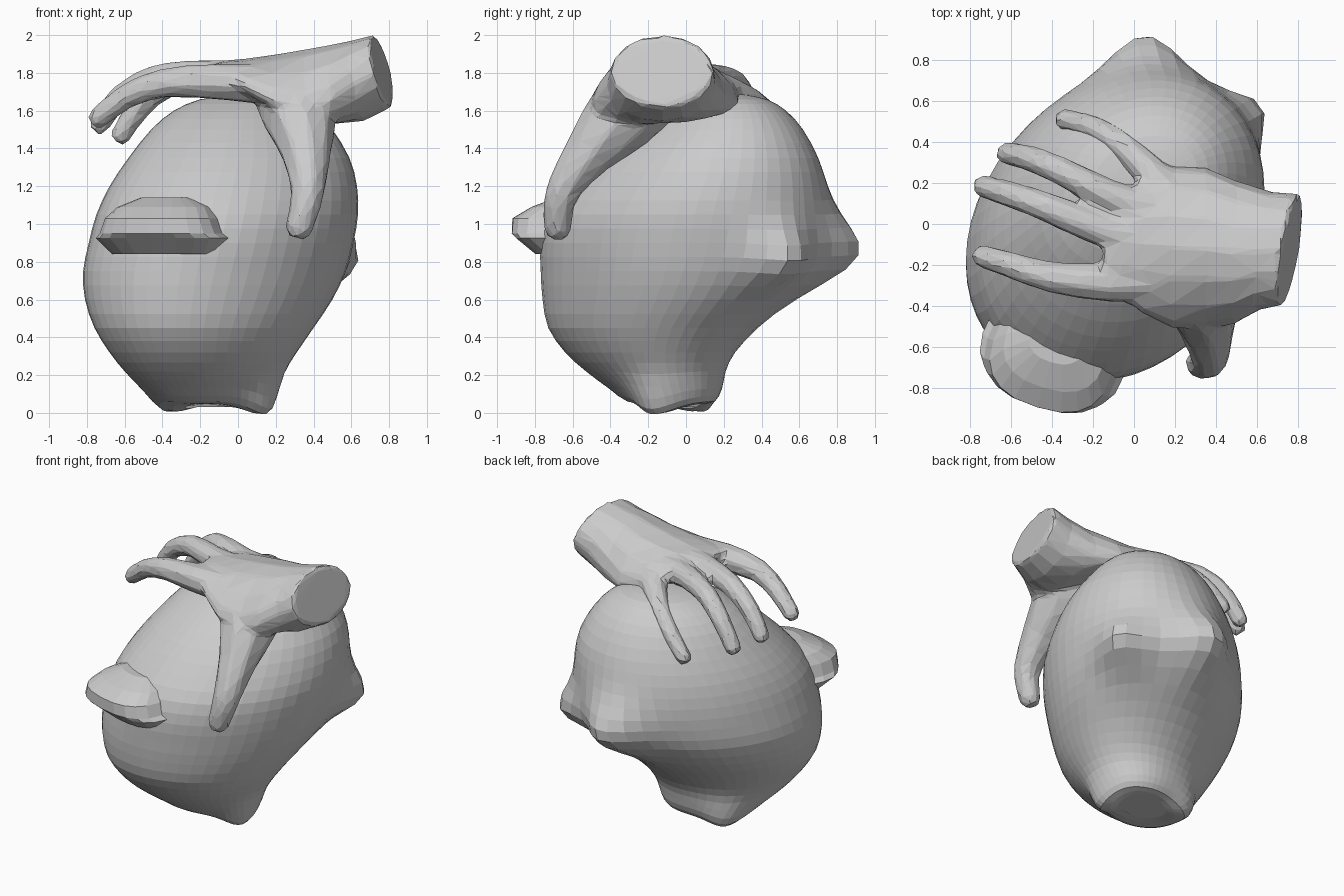
import bpy, bmesh, math
from mathutils import Vector

if "Cube" in bpy.data.objects:
    bpy.data.objects.remove(bpy.data.objects["Cube"])

def loft(name, rings):
    bm = bmesh.new()
    vs = [[bm.verts.new(p) for p in r] for r in rings]
    n = len(vs[0])
    for a, b in zip(vs, vs[1:]):
        for i in range(n):
            j = (i + 1) % n
            bm.faces.new((a[i], a[j], b[j], b[i]))
    for end in (vs[0], vs[-1]):
        bm.faces.new(end)
    bmesh.ops.recalc_face_normals(bm, faces=bm.faces)
    me = bpy.data.meshes.new(name)
    bm.to_mesh(me)
    bm.free()
    ob = bpy.data.objects.new(name, me)
    bpy.context.collection.objects.link(ob)
    return ob

def smooth_rows(rows, steps):
    # Catmull-Rom interpolation of section rows
    out = []
    for i in range(len(rows) - 1):
        q = [rows[max(0, min(len(rows) - 1, i + k))] for k in (-1, 0, 1, 2)]
        for s in range(steps):
            t = s / steps
            out.append([0.5 * (2*b + (c-a)*t + (2*a-5*b+4*c-d)*t*t + (3*b-a-3*c+d)*t**3)
                        for a, b, c, d in zip(*q)])
    return out + [list(rows[-1])]

# Body: stacked skewed ovals given as z, left, right, front, back
body_rows = [
    (.05, -.27, .05, -.19, .08), (.06, -.41, .14, -.31, .15), (.13, -.51, .19, -.41, .19),
    (.22, -.60, .24, -.53, .21), (.32, -.68, .31, -.64, .26), (.45, -.76, .40, -.73, .38),
    (.60, -.81, .50, -.76, .55), (.75, -.82, .57, -.77, .67), (.90, -.79, .61, -.77, .73),
    (1.05, -.75, .635, -.73, .75), (1.2, -.68, .63, -.62, .74), (1.35, -.58, .59, -.48, .70),
    (1.5, -.46, .50, -.30, .62), (1.6, -.34, .41, -.15, .53), (1.66, -.20, .31, -.01, .43),
    (1.685, -.02, .19, .12, .31)]
# Bumps pulled from the skin: centre, pull, spread
bumps = [((.06, .71, .83), (.0, .21, .01), .22), ((.49, .49, .80), (.15, .10, -.02), .18),
         ((.13, -.15, .08), (.03, -.03, -.07), .14), ((-.36, .04, .08), (-.02, .05, -.055), .15)]
N = 48
rings = []
for z, l, r, f, b in smooth_rows(body_rows, 2):
    ring = []
    for i in range(N):
        t = math.tau * i / N
        p = Vector(((l+r)/2 + (r-l)/2 * math.cos(t), (f+b)/2 + (b-f)/2 * math.sin(t + .18), z))
        base = p.copy()
        for c, d, s in bumps:
            p += Vector(d) * math.exp(-((base - Vector(c)).length / s) ** 2)
        ring.append(p)
    rings.append(ring)
loft("body", rings)

# Broad flat-edged bill on the front
rings = []
for z, w, d, back in [(.84, .29, .20, .08), (.925, .36, .24, .02), (.95, .33, .25, 0), (1.03, .30, .25, 0),
                      (1.09, .25, .20, .05), (1.14, .14, .12, .1)]:
    ring = []
    for i in range(20):
        t = math.tau * i / 20
        c, s = math.cos(t), math.sin(t)
        x = w * math.copysign(abs(c) ** .8, c)
        y = d * math.copysign(abs(s) ** .8, s) + back
        a = -.3
        ring.append(Vector((-.40 + x*math.cos(a) - y*math.sin(a), -.655 + x*math.sin(a) + y*math.cos(a), z)))
    rings.append(ring)
loft("bill", rings)

# Palm and wrist: x, centre y, centre z, half width, half height, tilt, droop at the edges
palm_rows = [(.765, -.125, 1.81, .275, .193, 1, 0), (.64, -.13, 1.76, .29, .215, .6, .02),
             (.5, -.14, 1.74, .35, .21, .2, .09), (.35, -.12, 1.75, .40, .175, 0, .15),
             (.18, -.11, 1.77, .40, .125, 0, .12), (.04, -.10, 1.78, .34, .095, 0, .05),
             (-.06, -.12, 1.785, .25, .08, 0, .02), (-.15, -.14, 1.785, .16, .06, 0, 0)]
rings = []
for x, yc, zc, w, h, k, droop in palm_rows:
    ring = []
    for i in range(16):
        c, s = math.cos(math.tau * i / 16), math.sin(math.tau * i / 16)
        ring.append(Vector((x + k * (.045 * c - .045 * s), yc + w * c,
                            zc + h * s - droop * c * c * (1 if c < 0 else .7))))
    rings.append(ring)
hand_parts = [loft("hand", rings)]

def digit(name, path):
    # Tapered eight-sided tube with a rounded tip; rows are x, y, z, radius
    rows = smooth_rows(path, 2)
    pts = [Vector(r[:3]) for r in rows]
    rad = [r[3] for r in rows]
    d = (pts[-1] - pts[-2]).normalized()
    pts.append(pts[-1] + d * rad[-1] * .6)
    rad.append(rad[-1] * .7)
    rings = []
    for i, p in enumerate(pts):
        t = (pts[min(i+1, len(pts)-1)] - pts[max(i-1, 0)]).normalized()
        u = t.cross(Vector((.3, .9, .3))).normalized()
        v = t.cross(u)
        rings.append([p + rad[i] * (u * math.cos(a) + v * math.sin(a))
                      for a in (math.tau * k / 8 for k in range(8))])
    hand_parts.append(loft(name, rings))

digit("index_finger", [(.12, -.27, 1.74, .11), (-.12, -.285, 1.755, .10), (-.4, -.26, 1.745, .08),
                       (-.6, -.2, 1.67, .067), (-.745, -.155, 1.555, .058)])
digit("middle_finger", [(.1, -.09, 1.78, .095), (-.15, -.03, 1.785, .088), (-.42, .08, 1.775, .076),
                        (-.62, .15, 1.675, .066), (-.74, .185, 1.52, .057)])
digit("ring_finger", [(.1, .06, 1.76, .095), (-.12, .14, 1.77, .082), (-.36, .26, 1.745, .072),
                      (-.52, .325, 1.62, .065), (-.625, .345, 1.465, .057)])
digit("little_finger", [(.18, .14, 1.71, .11), (.06, .27, 1.68, .085), (-.08, .40, 1.61, .07),
                        (-.22, .48, 1.51, .06), (-.345, .51, 1.385, .054)])
digit("thumb", [(.27, -.18, 1.70, .19), (.325, -.34, 1.57, .20), (.36, -.52, 1.37, .135),
                (.37, -.64, 1.2, .098), (.355, -.675, 1.09, .085), (.32, -.68, .97, .075)])

# Fuse palm and digits into one faceted hand
bpy.ops.object.select_all(action='DESELECT')
for ob in hand_parts:
    ob.select_set(True)
hand = hand_parts[0]
bpy.context.view_layer.objects.active = hand
bpy.ops.object.join()
m = hand.modifiers.new("fuse", 'REMESH')
m.mode = 'VOXEL'
m.voxel_size = .018
m = hand.modifiers.new("soften", 'SMOOTH')
m.factor = .5
m.iterations = 8
m = hand.modifiers.new("facets", 'DECIMATE')
m.ratio = .06
